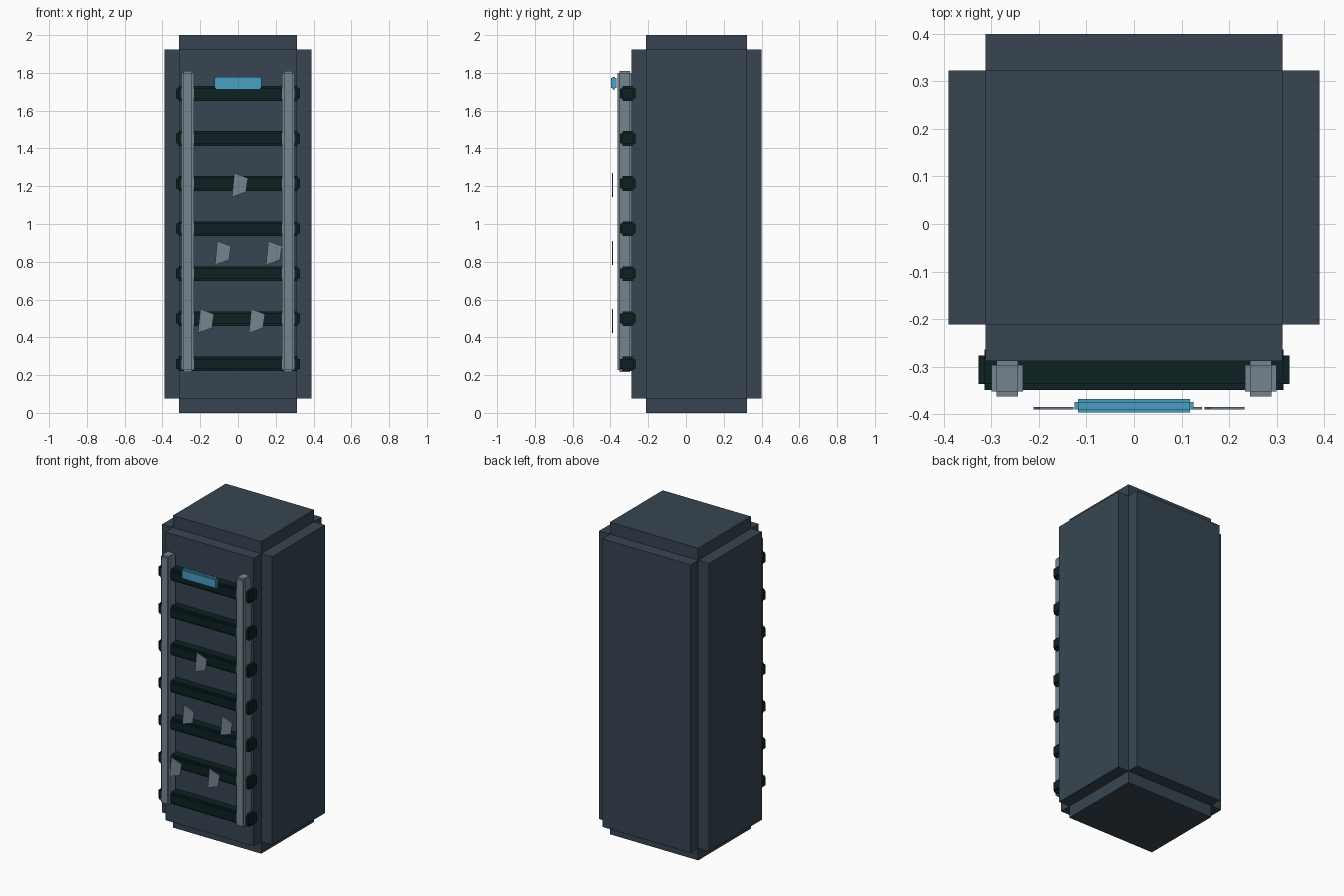
import bpy
import bmesh
from mathutils import Matrix, Vector

if "Cube" in bpy.data.objects:
    bpy.data.objects.remove(bpy.data.objects["Cube"])


def material(name, rgb):
    mat = bpy.data.materials.new(name)
    mat.use_nodes = True
    mat.diffuse_color = (*rgb, 1)
    node = next(n for n in mat.node_tree.nodes if n.type == "BSDF_PRINCIPLED")
    node.inputs["Base Color"].default_value = (*rgb, 1)
    return mat


slate = material("slate", (0.038, 0.060, 0.083))
dark_green = material("dark_green", (0.004, 0.015, 0.016))
grey = material("grey", (0.18, 0.235, 0.28))
blue = material("blue", (0.065, 0.35, 0.54))


def finish(name, bm, mat):
    mesh = bpy.data.meshes.new(name)
    bm.to_mesh(mesh)
    bm.free()
    mesh.materials.append(mat)
    obj = bpy.data.objects.new(name, mesh)
    bpy.context.collection.objects.link(obj)
    return obj


def stepped_block(name, centre, half, inset, mat):
    """Three crossed boxes, each full length on one axis pair, giving notched edges."""
    bm = bmesh.new()
    for axis in range(3):
        size = [2 * (h if i == axis else h - inset) for i, h in enumerate(half)]
        matrix = Matrix.Translation(centre) @ Matrix.Diagonal((*size, 1))
        bmesh.ops.create_cube(bm, size=1, matrix=matrix)
    return finish(name, bm, mat)


# Cabinet body
stepped_block("cabinet_body", (0, 0.056, 1), (0.39, 0.344, 1), 0.077, slate)

# Rungs across the front
for i in range(7):
    stepped_block(f"rung_{i + 1}", (0, -0.307, 0.26 + i * 0.2385),
                  (0.327, 0.0425, 0.039), 0.0125, dark_green)

# Upright rails
for side, sign in (("left", 1), ("right", -1)):
    stepped_block(f"rail_{side}", (sign * 0.267, -0.3245, 1.0125),
                  (0.033, 0.0385, 0.797), 0.0105, grey)

# Indicator light
stepped_block("indicator_light", (0, -0.3825, 1.746), (0.125, 0.0145, 0.033), 0.007, blue)


# Small floating tapered plates
outline = [(-0.032, -0.063), (0.042, -0.037), (0.053, 0.037), (-0.020, 0.064)]
spots = [(0, 1.206), (-0.09, 0.846), (0.18, 0.846), (-0.18, 0.486), (0.09, 0.486)]
for i, (x, z) in enumerate(spots):
    bm = bmesh.new()
    face = bm.faces.new([bm.verts.new((x + u, -0.3905, z + v)) for u, v in outline])
    back = bmesh.ops.extrude_face_region(bm, geom=[face])["geom"]
    bmesh.ops.translate(bm, vec=Vector((0, 0.005, 0)),
                        verts=[g for g in back if isinstance(g, bmesh.types.BMVert)])
    bmesh.ops.recalc_face_normals(bm, faces=bm.faces)
    finish(f"plate_{i + 1}", bm, grey)
